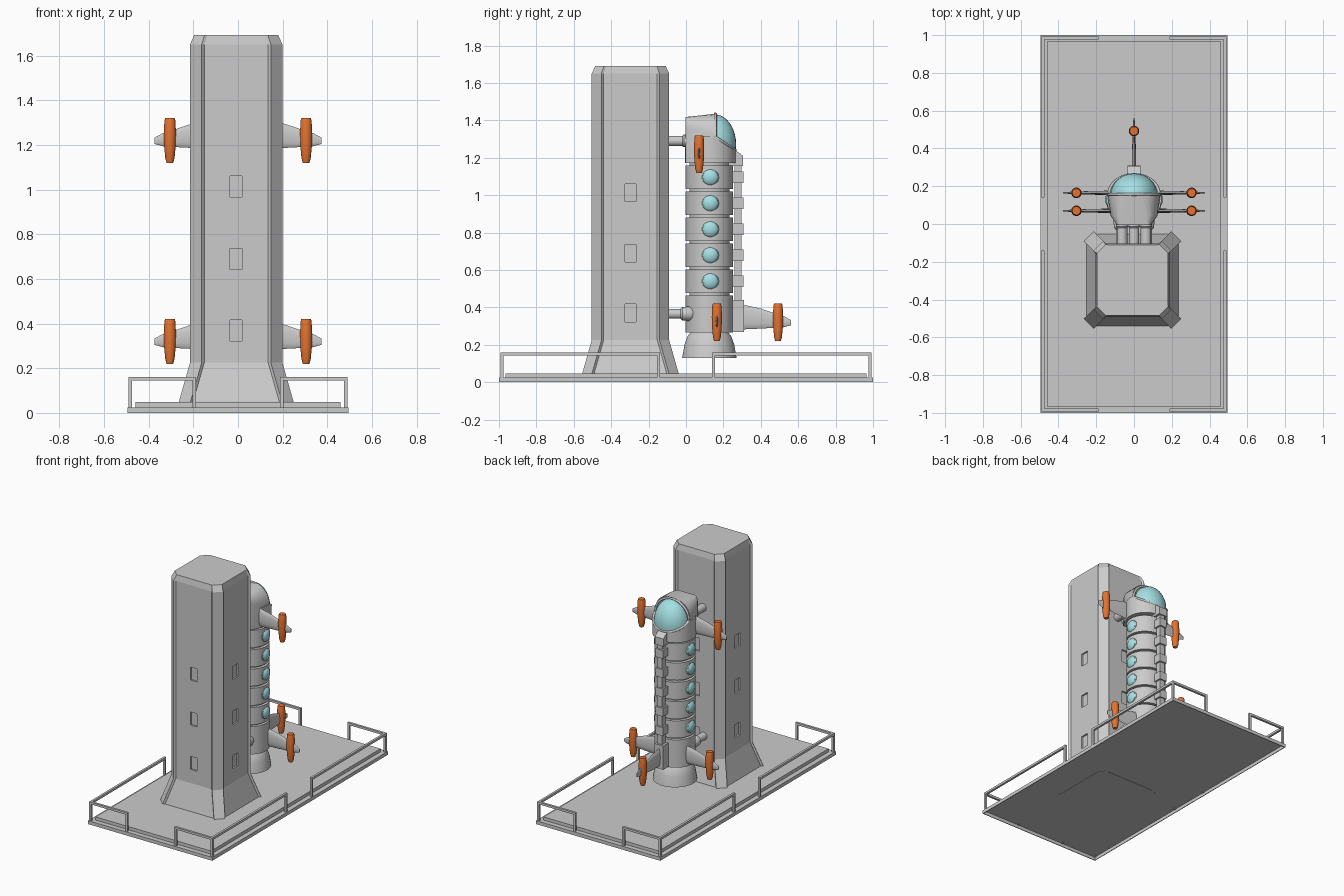
import bpy, bmesh, math
from mathutils import Vector

if "Cube" in bpy.data.objects:
    bpy.data.objects.remove(bpy.data.objects["Cube"])

CY = 0.125            # y of the rocket axis
TX, TY = -0.008, -0.297  # tower centre


def material(name, rgb):
    m = bpy.data.materials.new(name)
    m.diffuse_color = (*rgb, 1)
    m.use_nodes = True
    m.node_tree.nodes["Principled BSDF"].inputs["Base Color"].default_value = m.diffuse_color
    return m


ORANGE = material("orange", (0.78, 0.17, 0.03))
GLASS = material("glass", (0.38, 0.75, 0.78))


def finish(name, bm, mat=None, smooth=False):
    bmesh.ops.recalc_face_normals(bm, faces=bm.faces)
    me = bpy.data.meshes.new(name)
    bm.to_mesh(me)
    bm.free()
    ob = bpy.data.objects.new(name, me)
    bpy.context.collection.objects.link(ob)
    if mat:
        me.materials.append(mat)
    if smooth:
        bpy.ops.object.select_all(action='DESELECT')
        ob.select_set(True)
        bpy.context.view_layer.objects.active = ob
        bpy.ops.object.shade_smooth_by_angle(angle=math.radians(35))
    return ob


def loft(rings, caps=True):
    bm = bmesh.new()
    vs = [[bm.verts.new(p) for p in r] for r in rings]
    n = len(vs[0])
    for a, b in zip(vs, vs[1:]):
        for i in range(n):
            bm.faces.new((a[i], a[(i + 1) % n], b[(i + 1) % n], b[i]))
    if caps:
        bm.faces.new(vs[0])
        bm.faces.new(vs[-1])
    return bm


def box(name, x0, x1, y0, y1, z0, z1):
    ring = [(x0, y0), (x1, y0), (x1, y1), (x0, y1)]
    return finish(name, loft([[(x, y, z) for x, y in ring] for z in (z0, z1)]))


def turned(profile, centre, axis='Z', n=32, sx=1.0):
    """Loft of circles; profile is (radius, distance along the axis)."""
    rings = []
    for r, h in profile:
        ring = []
        for i in range(n):
            a = 2 * math.pi * (i + .5) / n
            u, v = r * math.cos(a) * sx, r * math.sin(a)
            p = {'Z': (u, v, h), 'Y': (u, h, v), 'X': (h, u, v)}[axis]
            ring.append(Vector(p) + Vector(centre))
        rings.append(ring)
    return loft(rings)


def ball(centre, radii):
    bm = bmesh.new()
    bmesh.ops.create_uvsphere(bm, u_segments=32, v_segments=16, radius=1)
    bmesh.ops.scale(bm, vec=radii, verts=bm.verts)
    bmesh.ops.translate(bm, vec=centre, verts=bm.verts)
    return bm


def slice_off(bm, co, no):
    """Remove what lies on the side the normal points to, and cap the cut."""
    cut = bmesh.ops.bisect_plane(bm, geom=bm.verts[:] + bm.edges[:] + bm.faces[:],
                                 plane_co=co, plane_no=no, clear_outer=True)
    bmesh.ops.contextual_create(bm, geom=[e for e in cut['geom_cut']
                                          if isinstance(e, bmesh.types.BMEdge)])


# platform: stepped tray, hollow underneath
finish("platform", loft([[(sx * (.495 - i), sy * (1 - i), z)
                          for sx, sy in ((-1, -1), (1, -1), (1, 1), (-1, 1))]
                         for i, z in ((.005, .024), (.005, 0), (0, 0), (0, .025),
                                      (.035, .025), (.035, .048))]))

# corner railings
t = .008
for sx in (-1, 1):
    for sy in (-1, 1):
        x, y = .483 * sx, .985 * sy
        for px, py in ((x, y), (.195 * sx, y), (x, .147 * sy)):
            box("rail_post", px - t, px + t, py - t, py + t, .02, .158)
        a, b = sorted((x, .195 * sx))
        box("end_rail", a - t, b + t, y - t, y + t, .144, .16)
        a, b = sorted((y, .147 * sy))
        box("side_rail", x - t, x + t, a - t, b + t, .144, .16)


# tower with raised corner strips and flared foot
def tower_ring(flat, out, c, z):
    corner = [(flat, c - .012), (out, c), (c, out), (c - .012, flat)]
    pts = []
    for k in range(4):
        for x, y in corner:
            for _ in range(k):
                x, y = -y, x
            pts.append((TX + x, TY + y, z))
    return pts


tower = finish("tower", loft([
    tower_ring(.244, .257, .205, .022), tower_ring(.244, .257, .205, .05),
    tower_ring(.195, .207, .155, .225), tower_ring(.195, .207, .155, 1.65),
    tower_ring(.187, .188, .142, 1.692)]))

# recessed tower windows on all four sides
for z in (.37, .69, 1.013):
    for s in (-1, 1):
        a, b = sorted((.183 * s, .23 * s))
        for c in (box("window_cutter", TX - .027, TX + .027, TY + a, TY + b, z - .047, z + .047),
                  box("window_cutter", TX + a, TX + b, TY - .03, TY + .03, z - .047, z + .047)):
            c.hide_render = True
            mod = tower.modifiers.new("window", 'BOOLEAN')
            mod.operation, mod.solver, mod.object = 'DIFFERENCE', 'EXACT', c
bpy.context.view_layer.objects.active = tower
for m in list(tower.modifiers):
    bpy.ops.object.modifier_apply(modifier=m.name)
for o in [o for o in bpy.data.objects if o.name.startswith("window_cutter")]:
    bpy.data.objects.remove(o)

# docking arms
for x in (-.063, 0, .063):
    finish("upper_arm", turned([(.028, -.11), (.028, -.02), (.034, -.012), (.034, .03)],
                               (x, 0, 1.29), 'Y', 16), smooth=True)
for x in (-.07, .07):
    finish("lower_arm", turned([(.027, -.11), (.027, -.03), (.036, -.02), (.04, .015),
                                (.03, .038), (.01, .05)], (x, 0, .366), 'Y', 16), smooth=True)

# rocket hull: core, stacked segments, engine bell
SX = 1.06
windows = [.54 + .139 * i for i in range(5)]
finish("hull_core", turned([(.108, .27), (.108, 1.2)], (0, CY, 0), sx=SX), smooth=True)
for z in windows:
    finish("hull_segment", turned([(.128, z - .062), (.128, z + .062)],
                                  (0, CY, 0), sx=SX), smooth=True)
finish("engine_section", turned([(.128, .265), (.128, .465)], (0, CY, 0), sx=SX), smooth=True)
finish("engine_bell", turned([(.1, .268), (.118, .245), (.134, .2), (.146, .13), (.138, .13),
                              (.125, .2), (.09, .25)], (0, CY, 0)), smooth=True)

# portholes on both sides
for z in windows:
    for s in (-1, 1):
        finish("porthole_collar", turned([(.045, .09 * s), (.045, .135 * s)],
                                         (0, CY + .005, z), 'X', 8))
        finish("porthole_glass", ball((.122 * s, CY + .005, z), (.03, .046, .046)), GLASS, True)

# spine along the back
box("spine_tube", -.018, .018, .258, .297, .3, 1.18)
finish("spine_top", loft([[(x, .225, 1.155), (x, .306, 1.155), (x, .306, 1.21), (x, .265, 1.24),
                           (x, .225, 1.24)] for x in (-.034, .034)]))
for z in windows:
    box("spine_clamp", -.03, .03, .235, .307, z - .03, z + .03)
box("spine_foot", -.034, .034, .2, .309, .268, .44)

# cabin: cylinder cut by a slanted plane
SLANT = (0, .155, 1.312), (0, .075, .115)
bm = turned([(.137, 1.172), (.137, 1.45)], (0, .132, 0), sx=SX)
slice_off(bm, *SLANT)
slice_off(bm, (0, 0, 1.315), (0, 0, 1))
finish("cabin", bm, smooth=True)


# hood ahead of the canopy, with rounded shoulders
def hood_ring(y, w, top_w, z_mid, z_top):
    half = [(w, 1.173)]
    for i in range(6):
        a = math.pi / 2 * i / 5
        half.append((top_w + (w - top_w) * math.cos(a), z_mid + (z_top - z_mid) * math.sin(a)))
    return [(x, y, z) for x, z in half] + [(-x, y, z) for x, z in reversed(half)]


finish("cabin_hood", loft([hood_ring(-.004, .092, .07, 1.36, 1.418),
                           hood_ring(.045, .124, .065, 1.35, 1.423),
                           hood_ring(.152, .14, .04, 1.32, 1.435)]), smooth=True)

# canopy glass and its frame
bm = ball((0, .155, 1.27), (.124, .113, .162))
slice_off(bm, SLANT[0], [-v for v in SLANT[1]])
finish("canopy", bm, GLASS, True)


def tube(name, pts):
    cu = bpy.data.curves.new(name, 'CURVE')
    cu.dimensions = '3D'
    cu.bevel_depth, cu.bevel_resolution = .008, 1
    sp = cu.splines.new('POLY')
    sp.points.add(len(pts) - 1)
    for p, co in zip(sp.points, pts):
        p.co = (*co, 1)
    bpy.context.collection.objects.link(bpy.data.objects.new(name, cu))


angles = [math.pi * i / 16 for i in range(17)]
tube("canopy_arch", [(.134 * math.cos(a), .157, 1.31 + .125 * math.sin(a)) for a in angles])
tube("canopy_rim", [(.134 * math.cos(a), .155 + .108 * math.sin(a), 1.312 - .07 * math.sin(a))
                    for a in angles])

# fins with orange pods: distance from pod, bottom, top, half thickness
FIN = [(-.2, -.038, .098, .012), (-.09, -.033, .073, .01), (0, -.028, .042, .007),
       (.03, -.026, .034, .006), (.07, -.015, .012, .003)]
fins = [(0, .165, .32), (math.pi, .165, .32), (0, .07, 1.22), (math.pi, .07, 1.22)]
fins = [(a, Vector((.305 * math.cos(a), y, z))) for a, y, z in fins]
fins.append((math.pi / 2, Vector((0, .492, .32))))
for a, pod in fins:
    out = Vector((math.cos(a), math.sin(a), 0))
    side = Vector((-out.y, out.x, 0))
    rings = []
    for d, low, top, th in FIN:
        c, mid, half = pod + out * d, (low + top) / 2, (top - low) / 2
        rings.append([c + side * th * math.sin(u) + Vector((0, 0, mid + half * math.cos(u)))
                      for u in (2 * math.pi * i / 12 for i in range(12))])
    finish("fin", loft(rings), smooth=True)
    finish("pod", turned([(.015, -.1), (.021, -.08), (.026, -.03), (.028, .03), (.025, .09),
                          (.022, .1)], pod, n=16), ORANGE, True)
